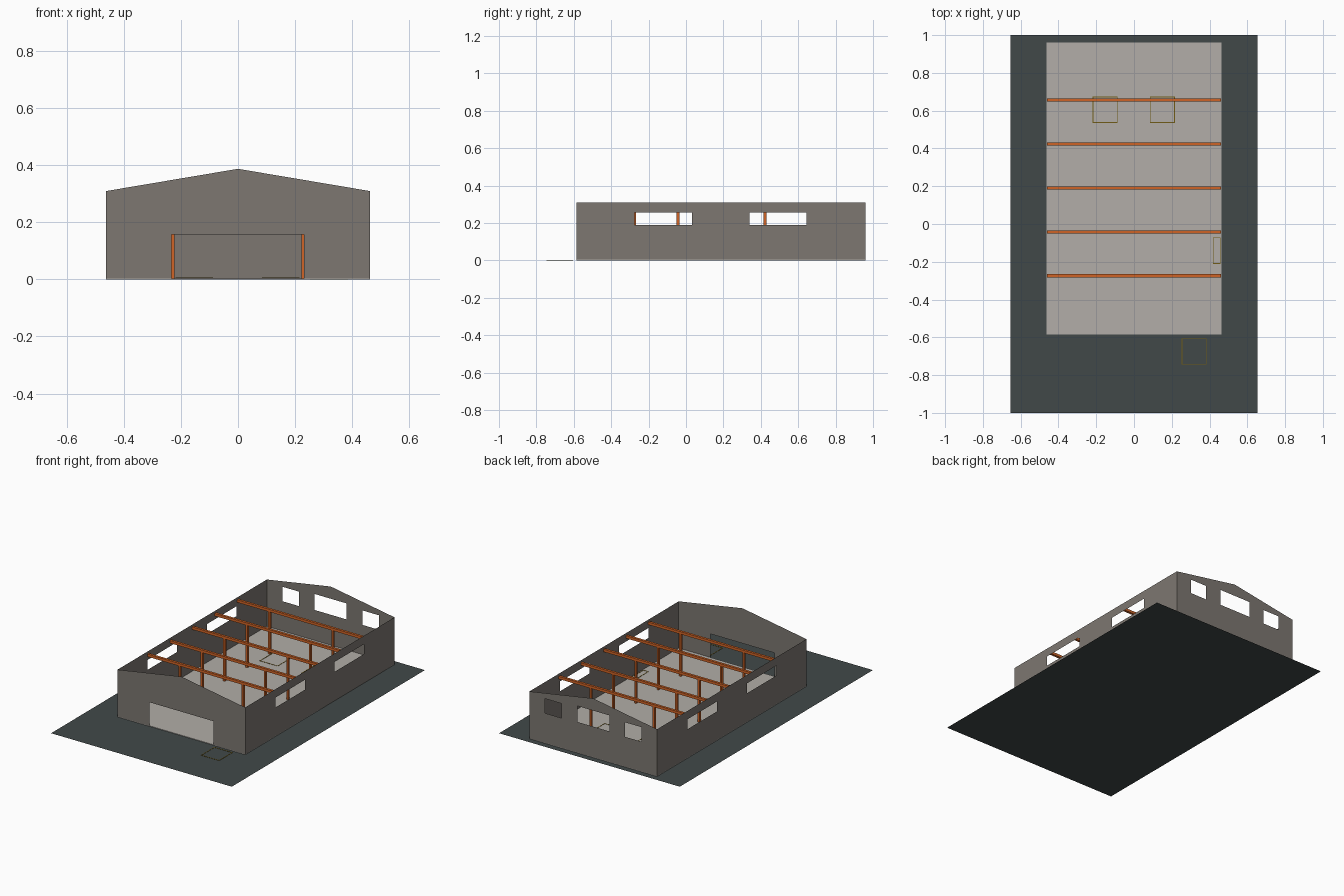
import bpy, bmesh
from mathutils import Vector

if "Cube" in bpy.data.objects:
    bpy.data.objects.remove(bpy.data.objects["Cube"])


def material(name, rgb):
    m = bpy.data.materials.new(name)
    m.diffuse_color = (*rgb, 1)
    m.use_nodes = True
    m.node_tree.nodes["Principled BSDF"].inputs["Base Color"].default_value = m.diffuse_color
    return m


ASPHALT = material("dark asphalt", (0.053, 0.066, 0.066))
CONCRETE = material("pale concrete", (0.445, 0.423, 0.392))
WALL = material("grey wall", (0.205, 0.185, 0.165))
STEEL = material("orange steel", (0.63, 0.127, 0.019))
MARKING = material("olive marking", (0.16, 0.105, 0.008))


def finish(bm, name, mat):
    me = bpy.data.meshes.new(name)
    bm.to_mesh(me)
    bm.free()
    me.materials.append(mat)
    ob = bpy.data.objects.new(name, me)
    bpy.context.collection.objects.link(ob)
    return ob


def add_box(bm, x0, x1, y0, y1, z0, z1):
    vs = bmesh.ops.create_cube(bm, size=1)["verts"]
    for v in vs:
        v.co = Vector((x1 if v.co.x > 0 else x0,
                       y1 if v.co.y > 0 else y0,
                       z1 if v.co.z > 0 else z0))


def sheet(name, outline, place, openings, mat):
    """Flat sheet drawn in (u, v), openings (u0, u1, v0, v1) cut out."""
    bm = bmesh.new()
    bm.faces.new([bm.verts.new((u, v, 0)) for u, v in outline])
    for u0, u1, v0, v1 in openings:
        for co, no in (((u0, 0, 0), (1, 0, 0)), ((u1, 0, 0), (1, 0, 0)),
                       ((0, v0, 0), (0, 1, 0)), ((0, v1, 0), (0, 1, 0))):
            bmesh.ops.bisect_plane(bm, geom=bm.verts[:] + bm.edges[:] + bm.faces[:],
                                   dist=1e-5, plane_co=co, plane_no=no)
    gone = []
    for f in bm.faces:
        c = f.calc_center_median()
        if any(a < c.x < b and d < c.y < e for a, b, d, e in openings):
            gone.append(f)
    bmesh.ops.delete(bm, geom=gone, context='FACES')
    for v in bm.verts:
        v.co = place(v.co.x, v.co.y)
    return finish(bm, name, mat)


HX, Y0, Y1 = 0.463, -0.586, 0.96      # hall footprint
EAVE, RIDGE = 0.31, 0.388

# site and floor
sheet("yard", [(-0.655, -1), (0.655, -1), (0.655, 1), (-0.655, 1)],
      lambda u, v: (u, v, 0), [], ASPHALT)
bm = bmesh.new()
add_box(bm, -HX, HX, Y0, Y1, 0.0005, 0.004)
finish(bm, "floor", CONCRETE)

# gable walls: gate in the front, three windows in the back
gable = [(-HX, 0), (HX, 0), (HX, EAVE), (0, RIDGE), (-HX, EAVE)]
sheet("front_wall", gable, lambda u, v: (u, Y0, v),
      [(-0.233, 0.231, -0.01, 0.158)], WALL)
sheet("back_wall", gable, lambda u, v: (-u, Y1, v),
      [(-0.35, -0.231, 0.198, 0.293), (-0.116, 0.116, 0.203, 0.308),
       (0.231, 0.35, 0.198, 0.293)], WALL)

# side walls with two window bands each
side = [(Y0, 0), (Y1, 0), (Y1, EAVE), (Y0, EAVE)]
bands = [(-0.275, 0.032, 0.19, 0.255), (0.34, 0.645, 0.19, 0.255)]
for name, s in (("right_wall", 1), ("left_wall", -1)):
    sheet(name, side[::s], lambda u, v: (s * HX, u, v), bands, WALL)

# five steel frames: cross beam on two posts
W = 0.008
for i in range(5):
    y = -0.274 + i * 0.2325
    bm = bmesh.new()
    add_box(bm, -0.46, 0.46, y - W, y + W, 0.28, 0.297)
    finish(bm, f"beam_{i + 1}", STEEL)
    bm = bmesh.new()
    for x in (-0.229, 0.229):
        add_box(bm, x - 0.0065, x + 0.0065, y - W, y + W, 0.004, 0.28)
    finish(bm, f"posts_{i + 1}", STEEL)

# painted outlines on the floor and yard
T = 0.004
marks = [(-0.219, -0.087, 0.535, 0.675, 0.004), (0.084, 0.216, 0.535, 0.675, 0.004),
         (0.418, 0.458, -0.211, -0.071, 0.004), (0.252, 0.385, -0.745, -0.605, 0.0)]
for i, (x0, x1, y0, y1, z) in enumerate(marks):
    bm = bmesh.new()
    za, zb = z + 0.0005, z + 0.002
    add_box(bm, x0, x1, y0, y0 + T, za, zb)
    add_box(bm, x0, x1, y1 - T, y1, za, zb)
    add_box(bm, x0, x0 + T, y0 + T, y1 - T, za, zb)
    add_box(bm, x1 - T, x1, y0 + T, y1 - T, za, zb)
    finish(bm, f"floor_marking_{i + 1}", MARKING)
